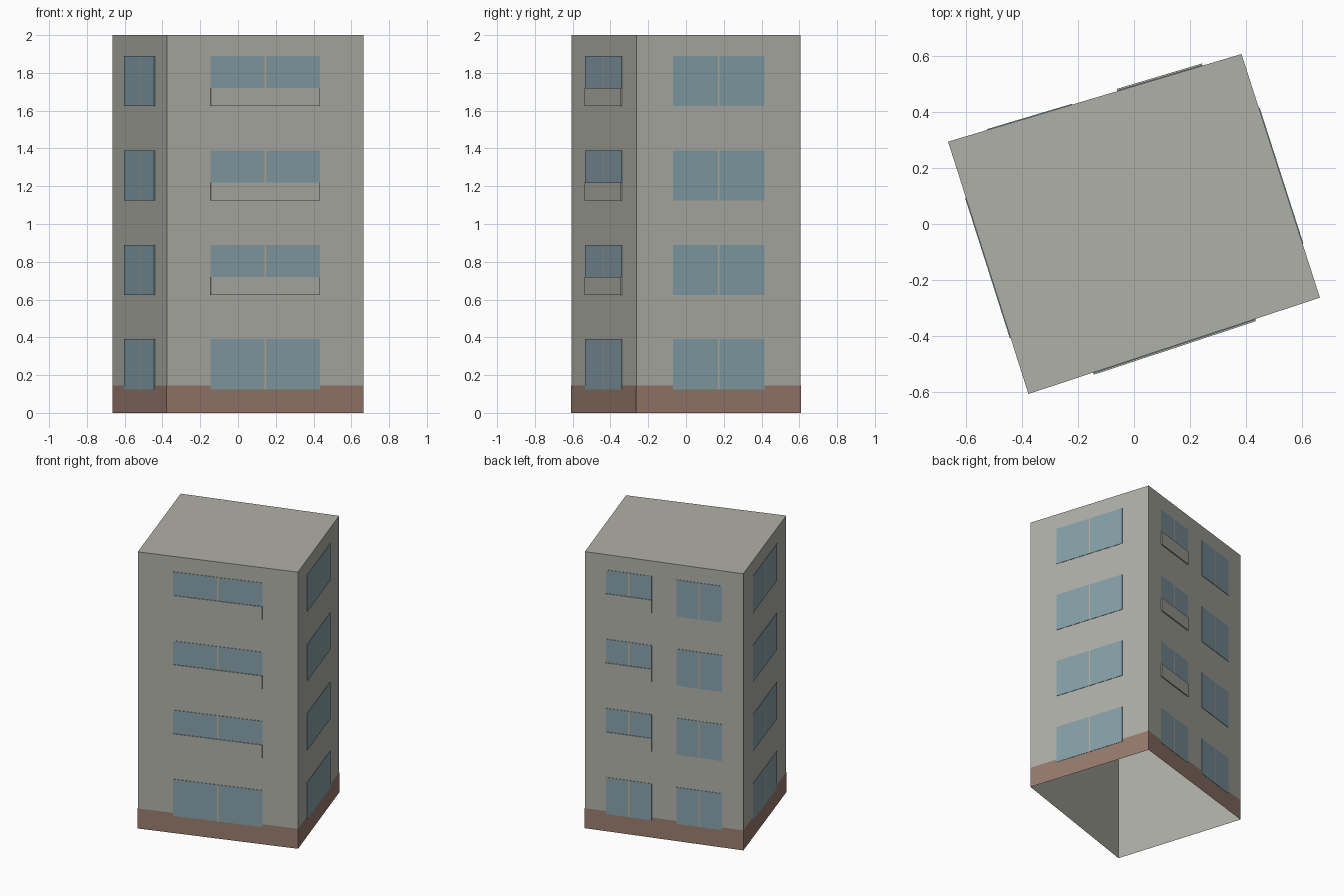
import bpy
import bmesh
from mathutils import Vector

cube = bpy.data.objects.get("Cube")
if cube:
    bpy.data.objects.remove(cube, do_unlink=True)


def material(name, r, g, b):
    m = bpy.data.materials.new(name)
    m.use_nodes = True
    m.diffuse_color = (r, g, b, 1)
    m.node_tree.nodes["Principled BSDF"].inputs["Base Color"].default_value = (r, g, b, 1)
    return m


CONCRETE = material("concrete grey", 0.434, 0.434, 0.392)
GLASS = material("window blue", 0.238, 0.352, 0.397)
BRICK = material("plinth brown", 0.314, 0.198, 0.156)
FRAME = material("frame beige", 0.50, 0.43, 0.34)

# Footprint corners, counter-clockwise from the front
CORNERS = [Vector(c) for c in ((-0.377, -0.607, 0), (0.664, -0.263, 0),
                               (0.384, 0.607, 0), (-0.664, 0.294, 0))]
FRONT, LEFT, BACK, RIGHT = range(4)
HEIGHT = 2.0
FLOOR = 0.5
SILL, RAIL, HEAD = 0.125, 0.72 - FLOOR, 0.39


def add_object(name, bm, mat):
    mesh = bpy.data.meshes.new(name)
    bm.to_mesh(mesh)
    bm.free()
    mesh.materials.append(mat)
    obj = bpy.data.objects.new(name, mesh)
    bpy.context.collection.objects.link(obj)


def ring(bm, z, grow=0.0):
    return [bm.verts.new(c * (1 + grow) + Vector((0, 0, z))) for c in CORNERS]


def shell(name, top, mat, grow=0.0, roof=False):
    """Four outer walls, open underneath."""
    bm = bmesh.new()
    low, high = ring(bm, 0, grow), ring(bm, top, grow)
    for i in range(4):
        j = (i + 1) % 4
        bm.faces.new((low[i], low[j], high[j], high[i]))
    if roof:
        bm.faces.new(high)
    add_object(name, bm, mat)


def plate(bm, side, u0, u1, z0, z1, depth):
    """Thin box on a wall; u runs from 0 to 1 along that wall."""
    a, b = CORNERS[side], CORNERS[(side + 1) % 4]
    along = b - a
    out = Vector((along.y, -along.x, 0)).normalized() * depth
    up = Vector((0, 0, 1))
    loops = [[bm.verts.new(a + along * u + up * z + o)
              for u, z in ((u0, z0), (u1, z0), (u1, z1), (u0, z1))]
             for o in (Vector(), out)]
    inner, outer = loops
    bm.faces.new(outer)
    for i in range(4):
        j = (i + 1) % 4
        bm.faces.new((inner[i], inner[j], outer[j], outer[i]))


# Main block and brown plinth skin
shell("building_walls", HEIGHT, CONCRETE, roof=True)
shell("plinth", 0.145, BRICK, grow=0.0015)

# Window columns: wall, start, end, whether upper floors have a parapet
COLUMNS = [("front", FRONT, 0.222, 0.778, True),
           ("left", LEFT, 0.222, 0.778, False),
           ("back_balcony", BACK, 0.133, 0.423, True),
           ("back", BACK, 0.578, 0.866, False),
           ("right", RIGHT, 0.222, 0.778, False)]

for name, side, u0, u1, parapet in COLUMNS:
    panes, bars, rails = bmesh.new(), bmesh.new(), bmesh.new()
    mid = (u0 + u1) / 2
    gap = 0.004 / (CORNERS[(side + 1) % 4] - CORNERS[side]).length
    for floor in range(4):
        z = floor * FLOOR
        plate(panes, side, u0, mid - gap, z + SILL, z + HEAD, 0.003)
        plate(panes, side, mid + gap, u1, z + SILL, z + HEAD, 0.003)
        plate(bars, side, mid - gap, mid + gap, z + SILL, z + HEAD, 0.0025)
        if parapet and floor > 0:
            plate(rails, side, u0, u1, z + SILL, z + RAIL, 0.008)
    add_object(name + "_windows", panes, GLASS)
    add_object(name + "_mullions", bars, FRAME)
    if parapet:
        add_object(name + "_parapets", rails, CONCRETE)
    else:
        rails.free()
